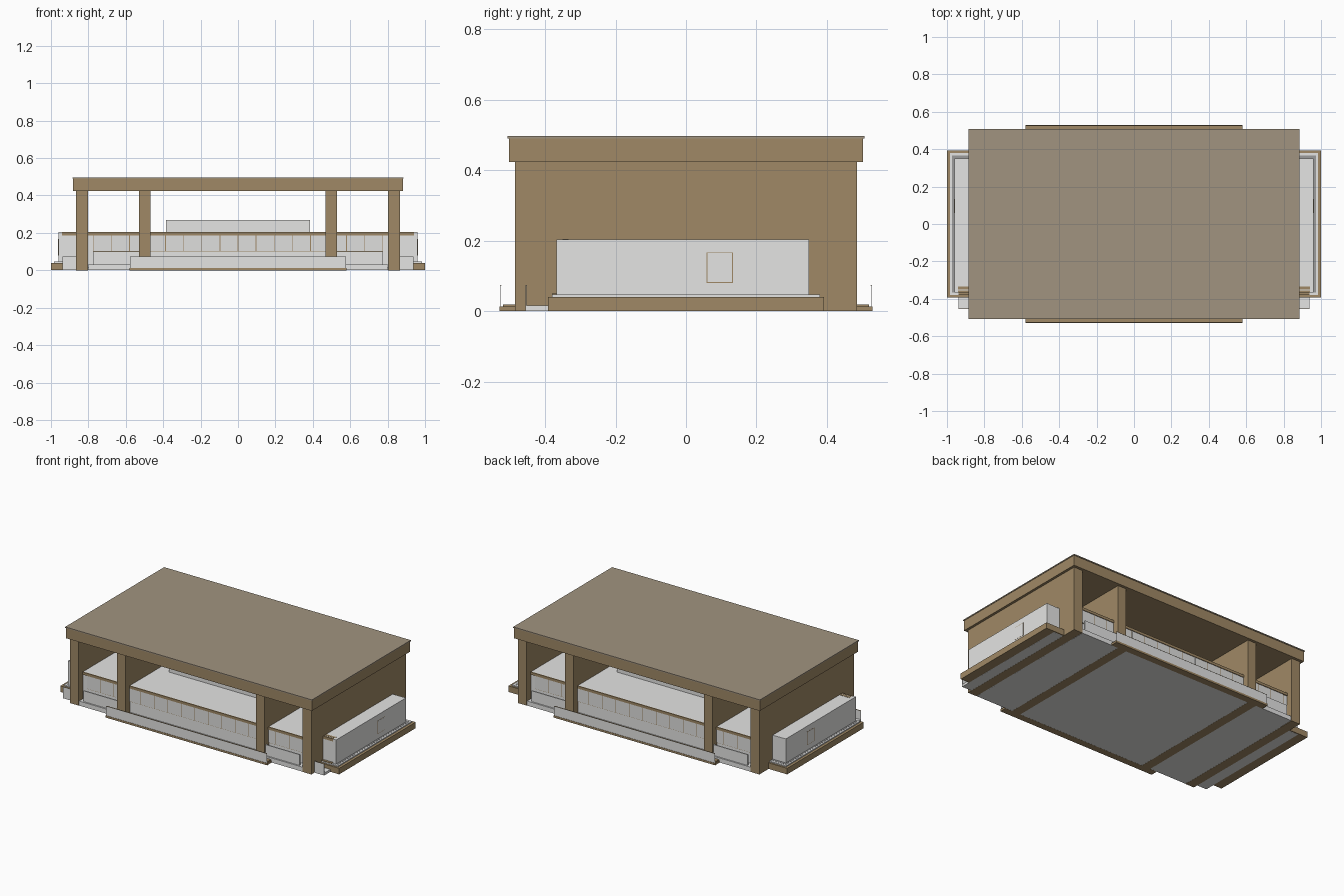
import bpy

cube = bpy.data.objects.get("Cube")
if cube:
    bpy.data.objects.remove(cube, do_unlink=True)


def material(name, r, g, b):
    m = bpy.data.materials.new(name)
    m.use_nodes = True
    m.diffuse_color = (r, g, b, 1)
    node = next(n for n in m.node_tree.nodes if n.type == 'BSDF_PRINCIPLED')
    node.inputs["Base Color"].default_value = (r, g, b, 1)
    return m


BROWN = material("brown stone", 0.35, 0.25, 0.132)
ROOF = material("roof taupe", 0.355, 0.295, 0.215)
WHITE = material("pale render", 0.78, 0.78, 0.77)
GLASS = material("window glass", 0.74, 0.74, 0.73)
GREY = material("grey kerb", 0.33, 0.33, 0.325)
FACES = [(0, 1, 3, 2), (4, 6, 7, 5), (0, 4, 5, 1), (2, 3, 7, 6), (0, 2, 6, 4), (1, 5, 7, 3)]


def box(name, x, y, z, mat):
    """Axis-aligned box from (low, high) ranges."""
    x, y, z = sorted(x), sorted(y), sorted(z)
    mesh = bpy.data.meshes.new(name)
    mesh.from_pydata([(a, b, c) for a in x for b in y for c in z], [], FACES)
    mesh.materials.append(mat)
    obj = bpy.data.objects.new(name, mesh)
    bpy.context.collection.objects.link(obj)
    return obj


def both(x):
    return (-x, x)


# Great roof: stone fascia with a thin cap
box("roof_fascia", both(0.882), both(0.503), (0.423, 0.49), BROWN)
box("roof_cap", both(0.885), both(0.507), (0.49, 0.497), ROOF)

# Floors and the low hall with its raised centre
box("porch_floor", both(0.8), both(0.484), (0.0005, 0.03), WHITE)
box("wing_floor", both(0.937), (-0.455, 0.385), (0.0007, 0.016), WHITE)
box("hall", both(0.94), (-0.355, 0.349), (0.03, 0.203), WHITE)
box("hall_bays", both(0.805), both(0.44), (0.03, 0.203), WHITE)
box("raised_centre", both(0.385), both(0.155), (0.2, 0.27), WHITE)

for s, side in ((1, "left"), (-1, "right")):
    # Full-depth walls carrying the roof
    box(side + "_end_wall", (s * 0.803, s * 0.866), both(0.485), (0, 0.425), BROWN)
    box(side + "_inner_wall", (s * 0.467, s * 0.529), both(0.485), (0, 0.425), BROWN)

    # Wing of the hall with brown roof edging at its front
    box(side + "_wing_wall", (s * 0.94, s * 0.961), (-0.367, 0.349), (0.03, 0.204), WHITE)
    box(side + "_wing_front", (s * 0.86, s * 0.94), (-0.364, -0.355), (0.03, 0.187), WHITE)
    box(side + "_wing_band", (s * 0.86, s * 0.94), (-0.366, -0.355), (0.187, 0.204), BROWN)
    box(side + "_wing_roof_strip", (s * 0.86, s * 0.94), (-0.35, -0.334), (0.2, 0.2045), BROWN)
    box(side + "_wing_plinth", (s * 0.86, s * 0.937), (-0.379, -0.364), (0.04, 0.052), BROWN)

    # Stepped podium under the wing
    box(side + "_podium", (s * 0.86, s), both(0.392), (0.001, 0.04), BROWN)
    box(side + "_ledge", (s * 0.86, s * 0.983), both(0.38), (0.04, 0.047), WHITE)
    box(side + "_kerb", (s * 0.86, s * 0.972), both(0.365), (0.047, 0.048), GREY)

    # Small front terrace parapet
    box(side + "_parapet", (s * 0.86, s * 0.937), (-0.455, -0.453), (0.016, 0.074), WHITE)
    box(side + "_parapet_cap", (s * 0.86, s * 0.937), (-0.455, -0.451), (0.073, 0.075), BROWN)

    # Side window
    box(side + "_window_frame", (s * 0.961, s * 0.9615), (0.058, 0.133), (0.08, 0.167), BROWN)
    box(side + "_window_glass", (s * 0.961, s * 0.962), (0.0605, 0.1305), (0.0825, 0.1645), WHITE)


def windows(label, wall, out, half, count):
    """A row of framed panes standing just proud of a wall."""
    box(label + "_frame", both(half), (wall, wall + out * 0.002), (0.1, 0.187), BROWN)
    step = 2 * half / count
    for i in range(count):
        a = i * step - half
        box(label + "_pane", (a + 0.002, a + step - 0.002),
            (wall, wall + out * 0.003), (0.102, 0.187), GLASS)


for out, label in ((-1, "front"), (1, "back")):
    # Window row under a brown band, with sill walls in the outer bays
    windows(label + "_window", out * 0.44, out, 0.774, 16)
    box(label + "_band", both(0.805), (out * 0.44, out * 0.447), (0.187, 0.204), BROWN)
    for s, side in ((1, "left"), (-1, "right")):
        box(label + "_" + side + "_sill_wall", (s * 0.529, s * 0.775),
            (out * 0.468, out * 0.475), (0.03, 0.1), WHITE)

    # Long terrace in the middle with its parapet
    box(label + "_terrace_base", both(0.58), (out * 0.484, out * 0.53), (0, 0.013), BROWN)
    box(label + "_terrace_step", both(0.575), (out * 0.484, out * 0.52), (0.013, 0.019), BROWN)
    box(label + "_terrace_parapet", both(0.577), (out * 0.526, out * 0.528), (0.013, 0.074), WHITE)
    box(label + "_terrace_cap", both(0.577), (out * 0.524, out * 0.5285), (0.073, 0.075), BROWN)
